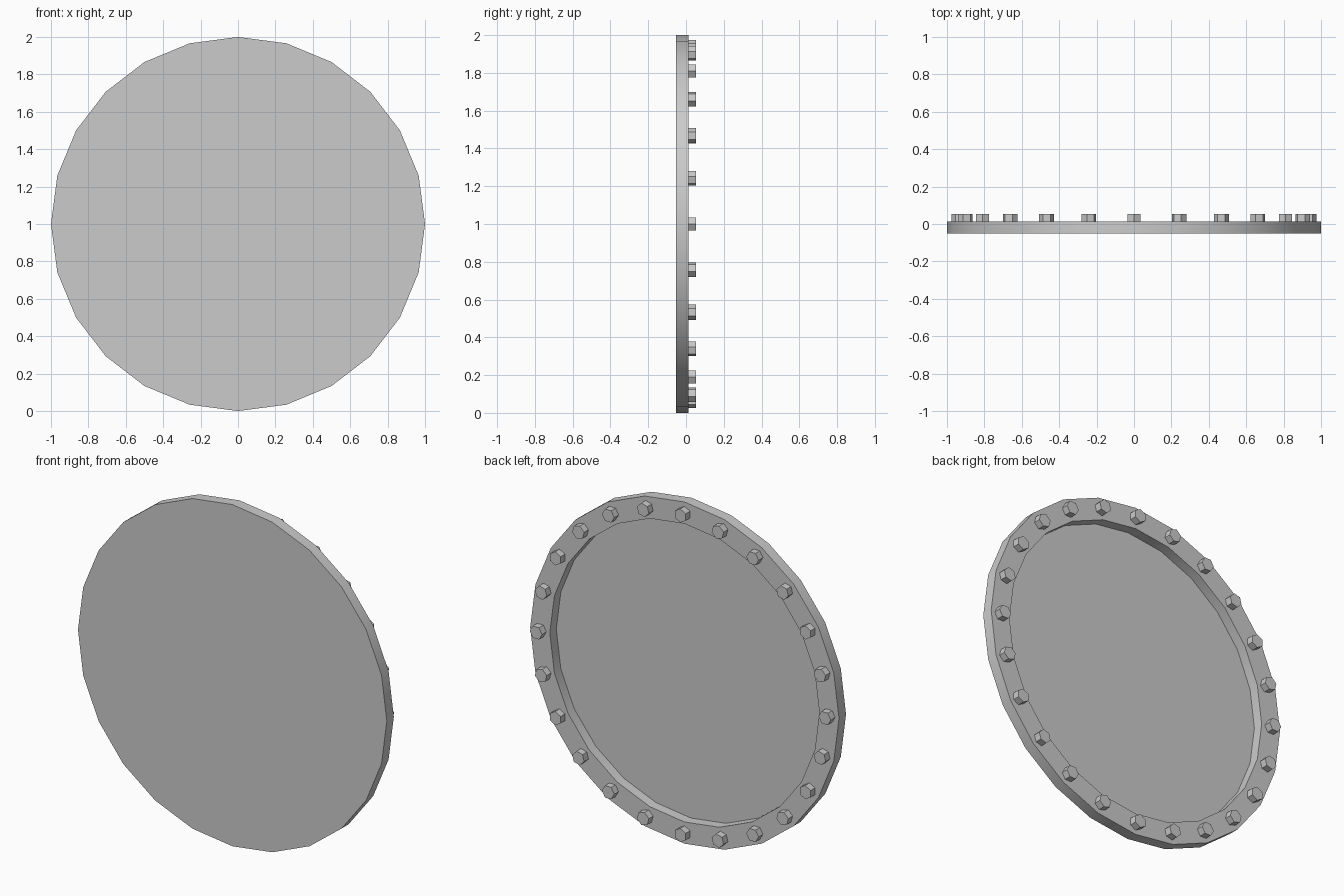
import bpy, bmesh
from math import pi, cos, sin, radians

if "Cube" in bpy.data.objects:
    bpy.data.objects.remove(bpy.data.objects["Cube"])

SIDES = 24
CENTRE_Z = 1.0
FRONT, BACK, FLOOR, BOLT_TOP = -0.052, 0.013, -0.047, 0.053


def ring(bm, r, y, n=SIDES, cx=0.0, cz=CENTRE_Z, turn=0.0):
    return [bm.verts.new((cx + r * cos(turn + 2 * pi * i / n), y,
                          cz + r * sin(turn + 2 * pi * i / n))) for i in range(n)]


def bridge(bm, a, b):
    for i in range(len(a)):
        j = (i + 1) % len(a)
        bm.faces.new((a[i], a[j], b[j], b[i]))


def finish(bm, name):
    bmesh.ops.recalc_face_normals(bm, faces=bm.faces)
    mesh = bpy.data.meshes.new(name)
    bm.to_mesh(mesh)
    bm.free()
    obj = bpy.data.objects.new(name, mesh)
    bpy.context.collection.objects.link(obj)
    bpy.ops.object.select_all(action='DESELECT')
    obj.select_set(True)
    bpy.context.view_layer.objects.active = obj
    bpy.ops.object.shade_smooth_by_angle(angle=radians(30))
    return obj


# round cover: flat front, raised rim around a recessed back
bm = bmesh.new()
rings = [ring(bm, 1.0, FRONT), ring(bm, 1.0, BACK),
         ring(bm, 0.873, BACK), ring(bm, 0.873, FLOOR)]
for a, b in zip(rings, rings[1:]):
    bridge(bm, a, b)
bm.faces.new(rings[0])
bm.faces.new(rings[-1])
finish(bm, "round_cover")

# hexagonal bolt heads, one per corner of the rim, each pointing outward
bm = bmesh.new()
for k in range(SIDES):
    t = 2 * pi * k / SIDES
    x, z = 0.935 * cos(t), CENTRE_Z + 0.935 * sin(t)
    base = ring(bm, 0.04, BACK, 6, x, z, t)
    top = ring(bm, 0.04, BOLT_TOP, 6, x, z, t)
    bridge(bm, base, top)
    bm.faces.new(base)
    bm.faces.new(top)
finish(bm, "rim_bolts")
